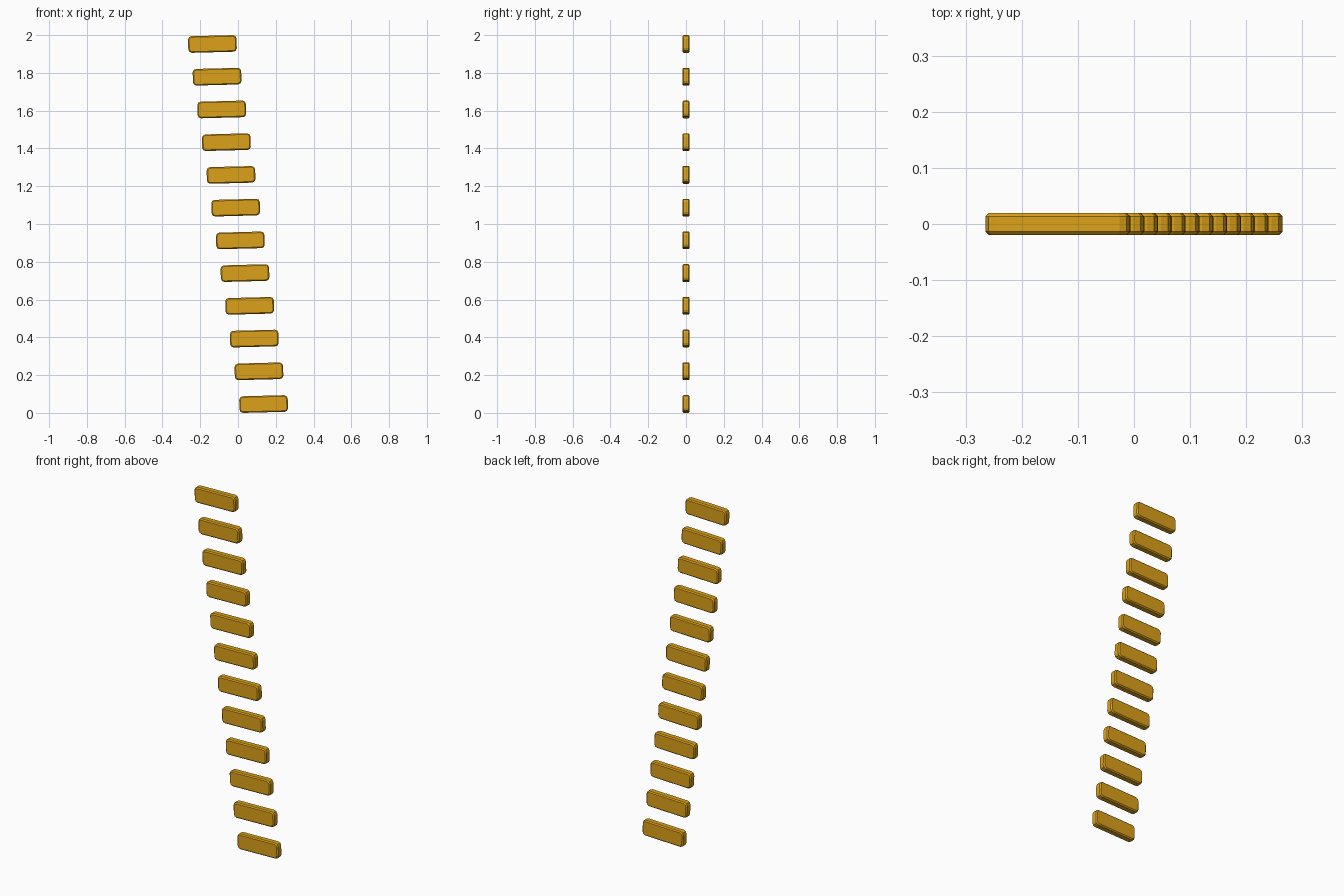
import bpy, bmesh, math
from mathutils import Matrix

if "Cube" in bpy.data.objects:
    bpy.data.objects.remove(bpy.data.objects["Cube"])

COUNT = 12
LENGTH, THICK, HEIGHT = 0.257, 0.039, 0.088
TILT = math.radians(1.5)

gold = bpy.data.materials.new("gold")
gold.diffuse_color = (0.72, 0.36, 0.01, 1)
gold.use_nodes = True
gold.node_tree.nodes["Principled BSDF"].inputs["Base Color"].default_value = gold.diffuse_color


def slat_mesh():
    bm = bmesh.new()
    bmesh.ops.create_cube(bm, size=1, matrix=Matrix.Diagonal((LENGTH, THICK, HEIGHT, 1)))
    # rounded corners of the front outline
    corners = [e for e in bm.edges
               if abs(e.verts[0].co.y - e.verts[1].co.y) > THICK * 0.5]
    bmesh.ops.bevel(bm, geom=corners, offset=0.018, segments=2, profile=0.5,
                    affect='EDGES')
    # small chamfer around the front and back faces
    rims = [e for e in bm.edges
            if abs(e.verts[0].co.y - e.verts[1].co.y) < 1e-5]
    bmesh.ops.bevel(bm, geom=rims, offset=0.006, segments=1, affect='EDGES')
    # slight tilt, right end higher
    bm.transform(Matrix.Rotation(-TILT, 4, 'Y'))
    mesh = bpy.data.meshes.new("slat")
    bm.to_mesh(mesh)
    bm.free()
    mesh.materials.append(gold)
    return mesh


# leaning column of slats
mesh = slat_mesh()
half = max(v.co.z for v in mesh.vertices)
for i in range(COUNT):
    t = i / (COUNT - 1)
    slat = bpy.data.objects.new(f"slat_{i + 1}", mesh)
    slat.location = (0.1355 * (1 - 2 * t), 0, half + t * (2 - 2 * half))
    bpy.context.collection.objects.link(slat)
